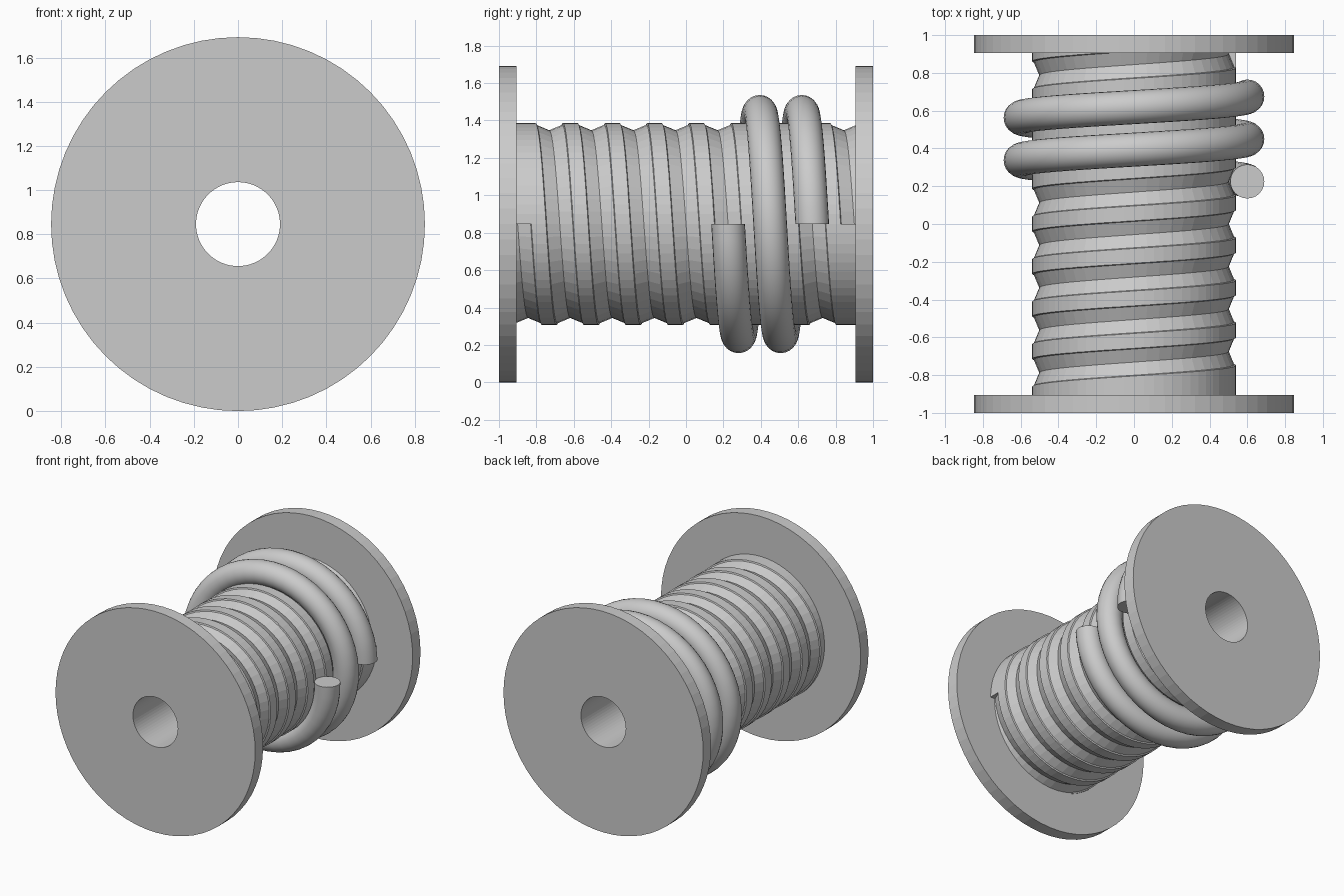
import bpy, bmesh
from math import sin, cos, pi

if "Cube" in bpy.data.objects:
    bpy.data.objects.remove(bpy.data.objects["Cube"])

AXIS_Z = 0.846      # height of the spool axis
BORE = 0.19
PITCH = 0.225
SIDES = 64
ROPE_R = 0.60       # radius of the helix centre line


def mesh_object(name, bm):
    bmesh.ops.recalc_face_normals(bm, faces=bm.faces)
    me = bpy.data.meshes.new(name)
    bm.to_mesh(me)
    bm.free()
    ob = bpy.data.objects.new(name, me)
    bpy.context.collection.objects.link(ob)
    return ob


def sweep(name, rings, closed):
    """Skin a list of closed rings; closed joins last to first, else cap the ends."""
    bm = bmesh.new()
    loops = [[bm.verts.new(p) for p in r] for r in rings]
    n = len(loops[0])
    pairs = list(zip(loops, loops[1:]))
    if closed:
        pairs.append((loops[-1], loops[0]))
    for a, b in pairs:
        for i in range(n):
            j = (i + 1) % n
            bm.faces.new((a[i], a[j], b[j], b[i]))
    if not closed:
        bm.faces.new(loops[0])
        bm.faces.new(loops[-1])
    return mesh_object(name, bm)


def around(r, y, a):
    # angle runs from +x downwards
    return (r * cos(a), y, AXIS_Z - r * sin(a))


def hollow_cylinder(name, outer, y0, y1):
    section = [(BORE, y0), (outer, y0), (outer, y1), (BORE, y1)]
    rings = [[around(r, y, 2 * pi * k / SIDES) for r, y in section]
             for k in range(SIDES)]
    return sweep(name, rings, True)


def helix(name, tube, sides, y0, turns, steps=48):
    rings = []
    for k in range(turns * steps + 1):
        t = k / steps
        a = 2 * pi * t
        rings.append([around(ROPE_R + tube * cos(2 * pi * i / sides),
                             y0 + PITCH * t + tube * sin(2 * pi * i / sides), a)
                      for i in range(sides)])
    return sweep(name, rings, False)


# End flanges
hollow_cylinder("front_flange", 0.846, -1.0, -0.905)
hollow_cylinder("back_flange", 0.846, 0.905, 1.0)

# Drum with a helical groove cut into it
drum = hollow_cylinder("drum", 0.54, -0.905, 0.905)
cutter = helix("groove_cutter", 0.098, 8, -0.9, 8)
cutter.hide_render = True
cutter.hide_viewport = True
cut = drum.modifiers.new("groove", 'BOOLEAN')
cut.operation = 'DIFFERENCE'
cut.solver = 'EXACT'
cut.object = cutter

# Two turns of rope lying in the groove
rope = helix("rope", 0.09, 24, -0.9 + 5 * PITCH, 2)
bpy.context.view_layer.objects.active = rope
rope.select_set(True)
bpy.ops.object.shade_smooth_by_angle(angle=0.52)
